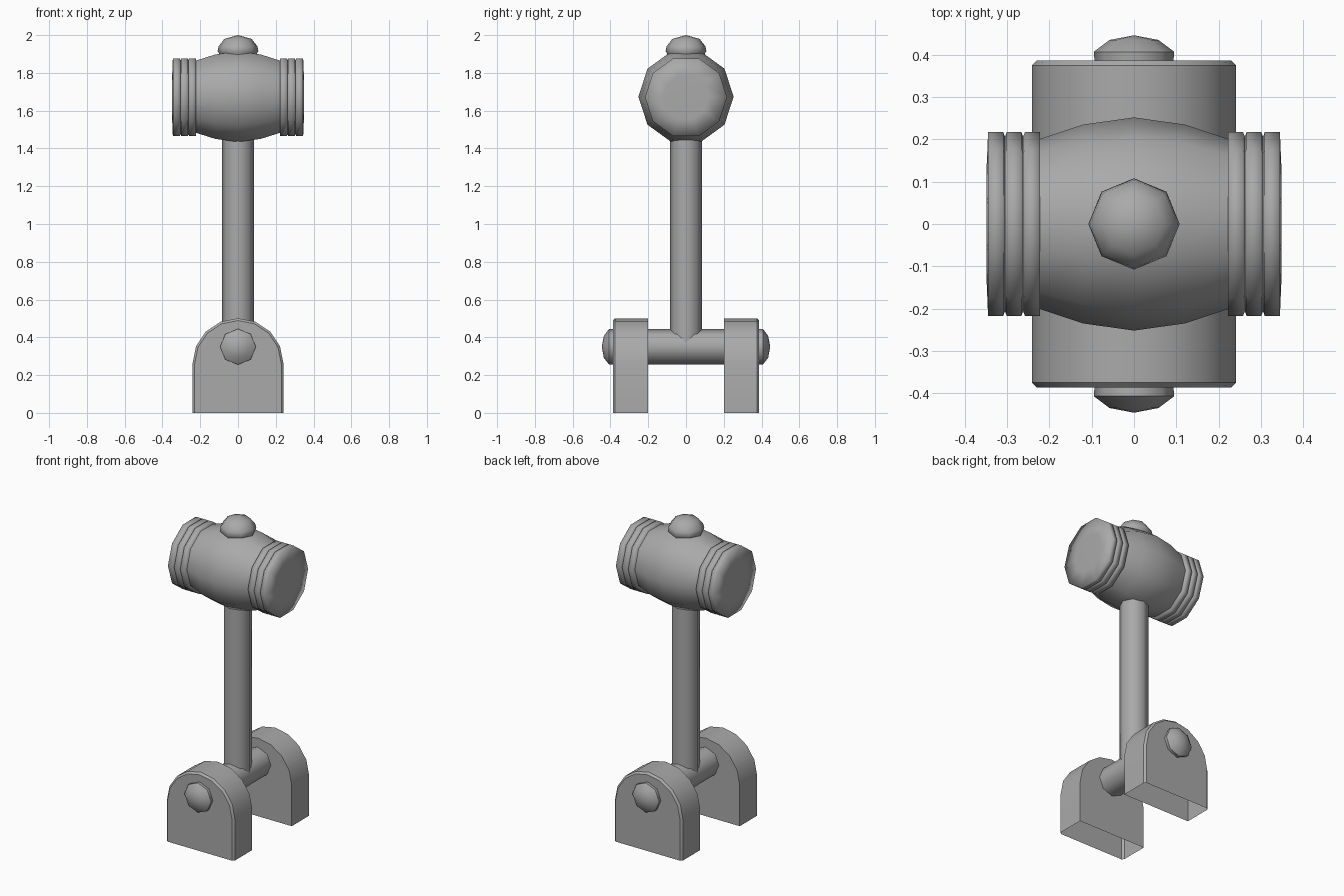
import bpy, bmesh
from math import sin, cos, pi, radians
from mathutils import Matrix

if "Cube" in bpy.data.objects:
    bpy.data.objects.remove(bpy.data.objects["Cube"])

grey = bpy.data.materials.new("mid_grey")
grey.diffuse_color = (0.4, 0.4, 0.4, 1)
grey.use_nodes = True
grey.node_tree.nodes["Principled BSDF"].inputs["Base Color"].default_value = grey.diffuse_color


def finish(name, bm, angle):
    bmesh.ops.recalc_face_normals(bm, faces=bm.faces)
    me = bpy.data.meshes.new(name)
    bm.to_mesh(me)
    bm.free()
    me.materials.append(grey)
    ob = bpy.data.objects.new(name, me)
    bpy.context.collection.objects.link(ob)
    bpy.ops.object.select_all(action='DESELECT')
    ob.select_set(True)
    bpy.context.view_layer.objects.active = ob
    bpy.ops.object.shade_smooth_by_angle(angle=radians(angle))
    return ob


def lathe(name, profile, sides, matrix, angle=50):
    """Spin (radius, height) points around local z; radius 0 makes a tip."""
    bm = bmesh.new()
    rings = []
    for r, h in profile:
        n = sides if r > 0 else 1
        rings.append([bm.verts.new((r * cos(pi / 2 + 2 * pi * i / sides),
                                    r * sin(pi / 2 + 2 * pi * i / sides), h)) for i in range(n)])
    for a, b in zip(rings, rings[1:]):
        for i in range(sides):
            j = (i + 1) % sides
            f = [a[i % len(a)], a[j % len(a)], b[j % len(b)], b[i % len(b)]]
            bm.faces.new(list(dict.fromkeys(f)))
    bm.transform(matrix)
    return finish(name, bm, angle)


def place(x, y, z, deg=0, axis='Z'):
    return Matrix.Translation((x, y, z)) @ Matrix.Rotation(radians(deg), 4, axis)


# hammer head barrel, lying along x
HEAD_Z = 1.674
half = [(0.2, 0.225), (0.235, 0.12), (0.252, 0.0)]
barrel = half + [(r, -h) for r, h in reversed(half[:-1])]
lathe("head_barrel", barrel, 10, place(0, 0, HEAD_Z, 90, 'Y'))

# grooved striking ends, shaded smooth all over
band = [(0.17, 0.222), (0.217, 0.222), (0.217, 0.258), (0.206, 0.262),
        (0.217, 0.266), (0.217, 0.301), (0.206, 0.305), (0.217, 0.309),
        (0.217, 0.345), (0.12, 0.349), (0, 0.349)]
for side, deg in (("right", 90), ("left", -90)):
    lathe("striking_end_" + side, band, 10, place(0, 0, HEAD_Z - 0.003, deg, 'Y'), 100)

# rounded cap on top of the head
lathe("top_cap", [(0.1, 1.885), (0.102, 1.905), (0.108, 1.915), (0.103, 1.94),
                  (0.072, 1.98), (0, 2.0)], 8, place(0, 0, 0))

# handle
lathe("handle", [(0, 0.36), (0.084, 0.36), (0.084, 1.5), (0, 1.5)], 8, place(0, 0, 0))

# pivot axle along y
AXLE_Z = 0.35
lathe("axle", [(0, -0.25), (0.093, -0.25), (0.093, 0.25), (0, 0.25)], 8,
      place(0, 0, AXLE_Z, 90, 'X'))


# arched brackets, open underneath, with a small outer bevel
def arch(bm, inset, y):
    r = 0.241 - inset
    pts = [(r, 0)] + [(r * cos(pi * i / 8), 0.26 + r * sin(pi * i / 8)) for i in range(9)] + [(-r, 0)]
    return [bm.verts.new((x, y, z)) for x, z in pts]


for side, s, deg in (("front", -1, 90), ("back", 1, -90)):
    bm = bmesh.new()
    loops = [arch(bm, 0, s * 0.2), arch(bm, 0, s * 0.375), arch(bm, 0.012, s * 0.387)]
    for a, b in zip(loops, loops[1:]):
        for i in range(len(a) - 1):
            bm.faces.new((a[i], a[i + 1], b[i + 1], b[i]))
    bm.faces.new(loops[0])
    bm.faces.new(loops[-1])
    finish(side + "_bracket", bm, 30)
    # bolt head
    lathe(side + "_bolt", [(0.093, 0.38), (0.095, 0.407), (0.058, 0.435), (0, 0.446)],
          8, place(0, 0, AXLE_Z, deg, 'X'), 46)
